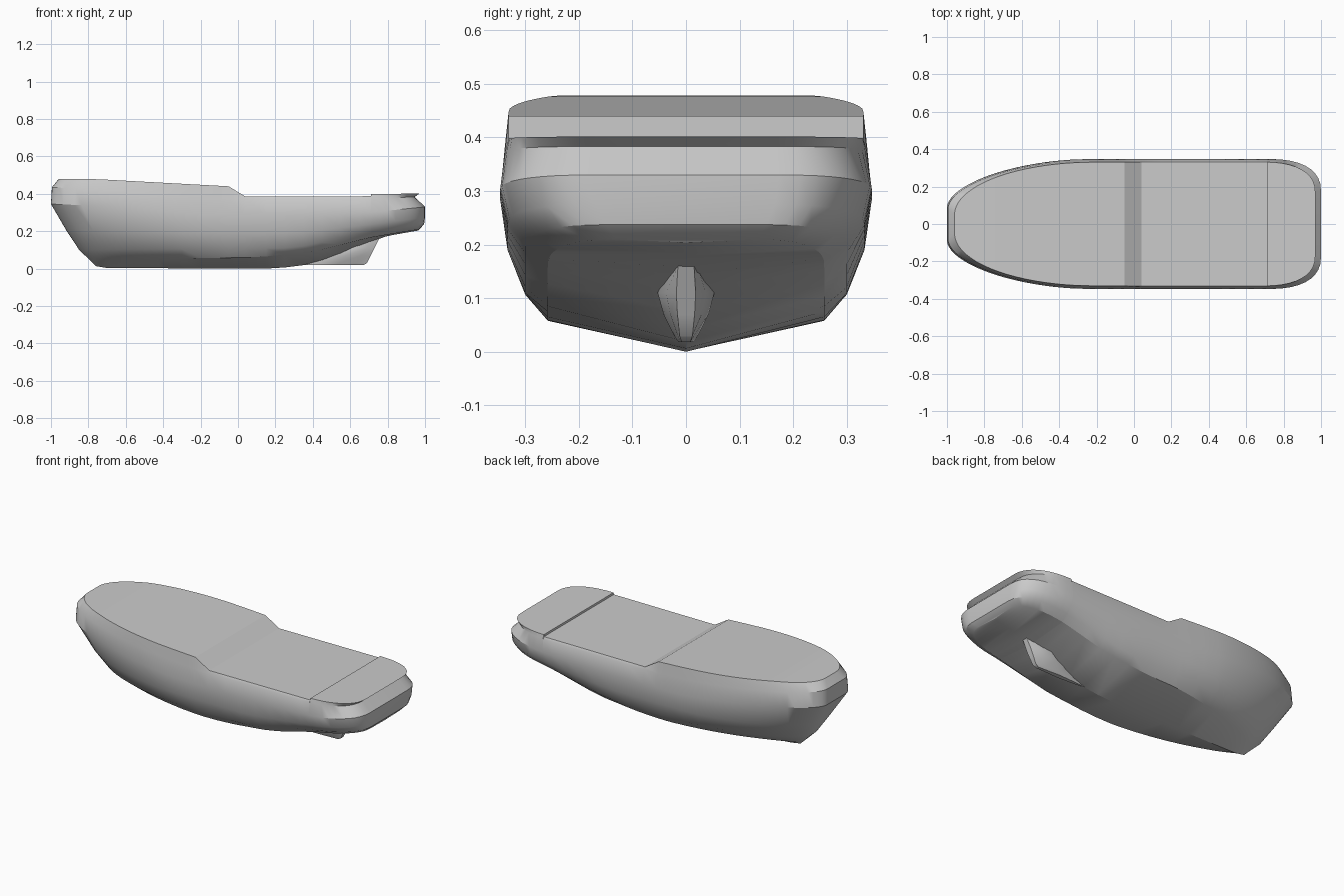
import bpy, bmesh
from math import cos, sin, pi

cube = bpy.data.objects.get("Cube")
if cube:
    bpy.data.objects.remove(cube, do_unlink=True)

grey = bpy.data.materials.new("hull grey")
grey.use_nodes = True
grey.diffuse_color = (0.6, 0.6, 0.6, 1)
grey.node_tree.nodes["Principled BSDF"].inputs["Base Color"].default_value = (0.6, 0.6, 0.6, 1)


def interp(points, x):
    """Straight-line lookup in a list of (x, value)."""
    if x <= points[0][0]:
        return points[0][1]
    for (a, p), (b, q) in zip(points, points[1:]):
        if x <= b:
            return p + (q - p) * (x - a) / (b - a)
    return points[-1][1]


def rounded(s, power, start):
    """Plan curve from start at the tip up to full width at s = 1."""
    s = min(max(s, 0), 1)
    return start + (1 - start) * (1 - (1 - s) ** power) ** (1 / power)


def loft(name, rings, angle):
    """Skin symmetric rings and close both ends with strips from side to side."""
    bm = bmesh.new()
    rows = [[bm.verts.new(p) for p in ring] for ring in rings]
    n = len(rows[0])
    for a, b in zip(rows, rows[1:]):
        for i in range(n):
            j = (i + 1) % n
            bm.faces.new((a[i], a[j], b[j], b[i]))
    middle = n // 2
    for row in (rows[0], rows[-1]):
        for i in range(middle - 1):
            bm.faces.new((row[i], row[i + 1], row[n - 2 - i], row[n - 1 - i]))
        bm.faces.new((row[middle - 1], row[middle], row[middle + 1]))
    bmesh.ops.remove_doubles(bm, verts=bm.verts, dist=0.0005)
    bmesh.ops.recalc_face_normals(bm, faces=bm.faces)
    mesh = bpy.data.meshes.new(name)
    bm.to_mesh(mesh)
    bm.free()
    mesh.materials.append(grey)
    obj = bpy.data.objects.new(name, mesh)
    bpy.context.collection.objects.link(obj)
    bpy.ops.object.select_all(action="DESELECT")
    obj.select_set(True)
    bpy.context.view_layer.objects.active = obj
    bpy.ops.object.shade_smooth_by_angle(angle=angle * pi / 180)


# Hull lines, from deck edge to keel:
# bow x, stern x, half width, bow bluntness, bow power, heights along x
lines = [
    (-0.96, 0.97, 0.331, 0.15, 2.0,
     [(-0.75, 0.478), (-0.05, 0.44), (0.04, 0.385), (0.71, 0.387), (0.712, 0.398), (1, 0.402)]),
    (-0.995, 0.945, 0.338, 0.24, 1.85,
     [(-1, 0.435), (-0.7, 0.42), (-0.05, 0.372), (0.7, 0.375), (1, 0.385)]),
    (-1.0, 1.0, 0.347, 0.26, 1.8,
     [(-1, 0.345), (-0.7, 0.335), (-0.2, 0.29), (0.3, 0.285), (0.7, 0.3), (1, 0.33)]),
    (-0.92, 1.0, 0.333, 0.1, 1.9,
     [(-1, 0.21), (-0.3, 0.19), (0.3, 0.19), (0.7, 0.235), (1, 0.275)]),
    (-0.85, 0.995, 0.3, 0.06, 1.7,
     [(-1, 0.1), (-0.3, 0.105), (0.3, 0.11), (0.7, 0.195), (1, 0.238)]),
    (-0.79, 0.97, 0.258, 0.03, 1.5,
     [(-1, 0.035), (-0.6, 0.05), (0.1, 0.06), (0.4, 0.09), (0.7, 0.165), (1, 0.215)]),
    (-0.76, 0.965, 0, 0, 1,
     [(-0.8, 0.02), (-0.7, 0.003), (0.2, 0.0), (0.4, 0.025), (0.55, 0.075),
      (0.7, 0.14), (0.8, 0.175), (1, 0.21)]),
]

BOW, STERN = -0.3, 0.712
stations = [BOW - (1 + BOW) * cos(i * pi / 36) for i in range(18)]
stations += [BOW, -0.2, -0.1, -0.05, 0.04, 0.15, 0.25, 0.35, 0.45, 0.55, 0.65, 0.71]
stations += [STERN + (1 - STERN) * sin(i * pi / 20) for i in range(11)]


def hull_point(line, x, side):
    bow, stern, width, blunt, power, heights = line
    if x < BOW:
        x = BOW + (x - BOW) * (bow - BOW) / (-1 - BOW)
    elif x > STERN:
        x = STERN + (x - STERN) * (stern - STERN) / (1 - STERN)
    fore = rounded((x - bow) / 0.75, power, blunt)
    aft = rounded((stern - x) / 0.28, 2.4, 0.5)
    return (x, side * width * fore * aft, interp(heights, x))


# Hull with its stepped deck
rings = [[hull_point(l, s, -1) for l in lines] +
         [hull_point(l, s, 1) for l in reversed(lines[:-1])] for s in stations]
loft("hull", rings, 28)

# Keel fin below the stern: height, front x, back x, half width, back half width
fin_levels = [(0.018, 0.3, 0.67, 0.014, 0.008), (0.03, 0.32, 0.69, 0.022, 0.012),
              (0.07, 0.38, 0.71, 0.042, 0.016), (0.11, 0.44, 0.73, 0.053, 0.018),
              (0.16, 0.52, 0.755, 0.03, 0.015)]


def fin_ring(z, front, back, width, tail):
    shape = [(1, tail), (0.85, width * 0.7), (0.6, width), (0.3, width * 0.6), (0, 0)]
    port = [(front + (back - front) * t, y, z) for t, y in shape]
    return port + [(x, -y, z) for x, y, z in reversed(port[:-1])]


loft("keel_fin", [fin_ring(*level) for level in fin_levels], 40)
